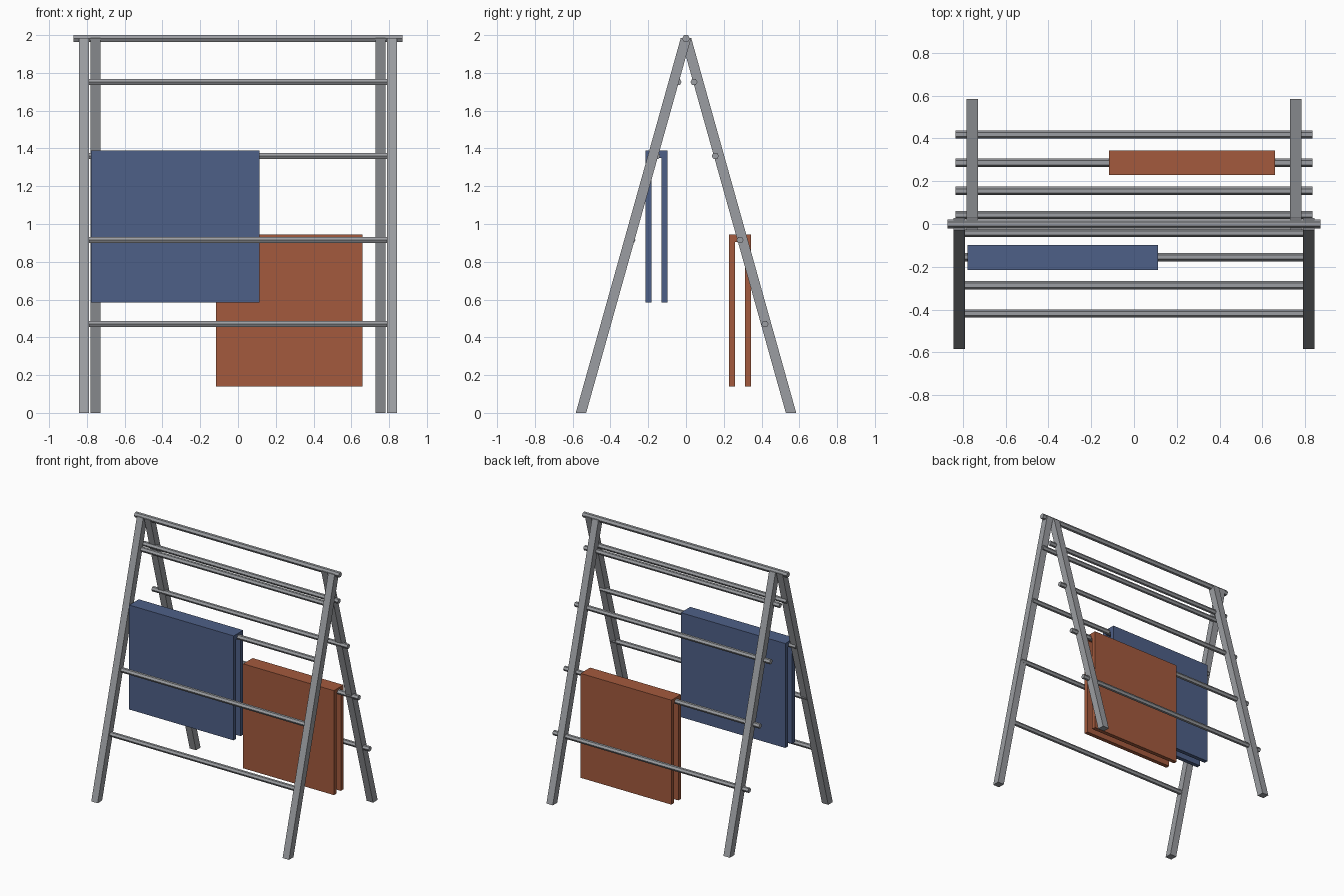
import bpy, math

if "Cube" in bpy.data.objects:
    bpy.data.objects.remove(bpy.data.objects["Cube"])


def material(name, rgb):
    m = bpy.data.materials.new(name)
    m.diffuse_color = (*rgb, 1)
    m.use_nodes = True
    m.node_tree.nodes["Principled BSDF"].inputs["Base Color"].default_value = m.diffuse_color
    return m


GREY = material("grey_metal", (0.33, 0.34, 0.36))
BLUE = material("blue_cloth", (0.076, 0.117, 0.242))
RUST = material("rust_cloth", (0.366, 0.102, 0.047))


def extrude_x(name, profile, x0, x1, mat):
    """Extrude a closed (y, z) profile, listed counter-clockwise seen from +x."""
    n = len(profile)
    verts = [(x, y, z) for x in (x0, x1) for y, z in profile]
    faces = [tuple(range(n - 1, -1, -1)), tuple(range(n, 2 * n))]
    faces += [(i, (i + 1) % n, n + (i + 1) % n, n + i) for i in range(n)]
    mesh = bpy.data.meshes.new(name)
    mesh.from_pydata(verts, [], faces)
    mesh.materials.append(mat)
    ob = bpy.data.objects.new(name, mesh)
    bpy.context.collection.objects.link(ob)
    return ob


def rod(name, y, z, r, half):
    # six-sided bar with its corners pointing front and back
    ring = [(y + r * math.cos(math.radians(60 * i)),
             z + r * math.sin(math.radians(60 * i))) for i in range(6)]
    extrude_x(name, ring, -half, half, GREY)


def cloth(name, y, z, x0, x1, drop, mat):
    # folded cloth: upside-down U hanging over a rung
    a, b, top, under = 0.058, 0.027, z + 0.032, z - 0.008
    low = top - drop
    u = [(y - a, low), (y - b, low), (y - b, under), (y + b, under),
         (y + b, low), (y + a, low), (y + a, top), (y - a, top)]
    extrude_x(name, u, x0, x1, mat)


# Sloping legs: front pair outside, back pair inside
W, FOOT, TOP = 0.0275, 0.556, 1.985
for label, s, xin, xout in (("front", -1, 0.789, 0.843), ("back", 1, 0.728, 0.782)):
    prof = [(s * FOOT - W, 0), (s * FOOT + W, 0), (W, TOP), (-W, TOP)]
    extrude_x(label + "_leg_left", prof, -xout, -xin, GREY)
    extrude_x(label + "_leg_right", prof, xin, xout, GREY)

# Top bar and rungs
rod("top_bar", 0, 1.982, 0.021, 0.872)
for i, (y, z) in enumerate([(0.042, 1.752), (0.155, 1.36), (0.286, 0.915), (0.418, 0.47)]):
    for label, s in (("front", -1), ("back", 1)):
        rod(f"{label}_rung_{i + 1}", s * y, z, 0.019, 0.834)

# Hanging cloths
cloth("blue_towel", -0.156, 1.358, -0.778, 0.113, 0.805, BLUE)
cloth("rust_towel", 0.286, 0.913, -0.116, 0.658, 0.805, RUST)
